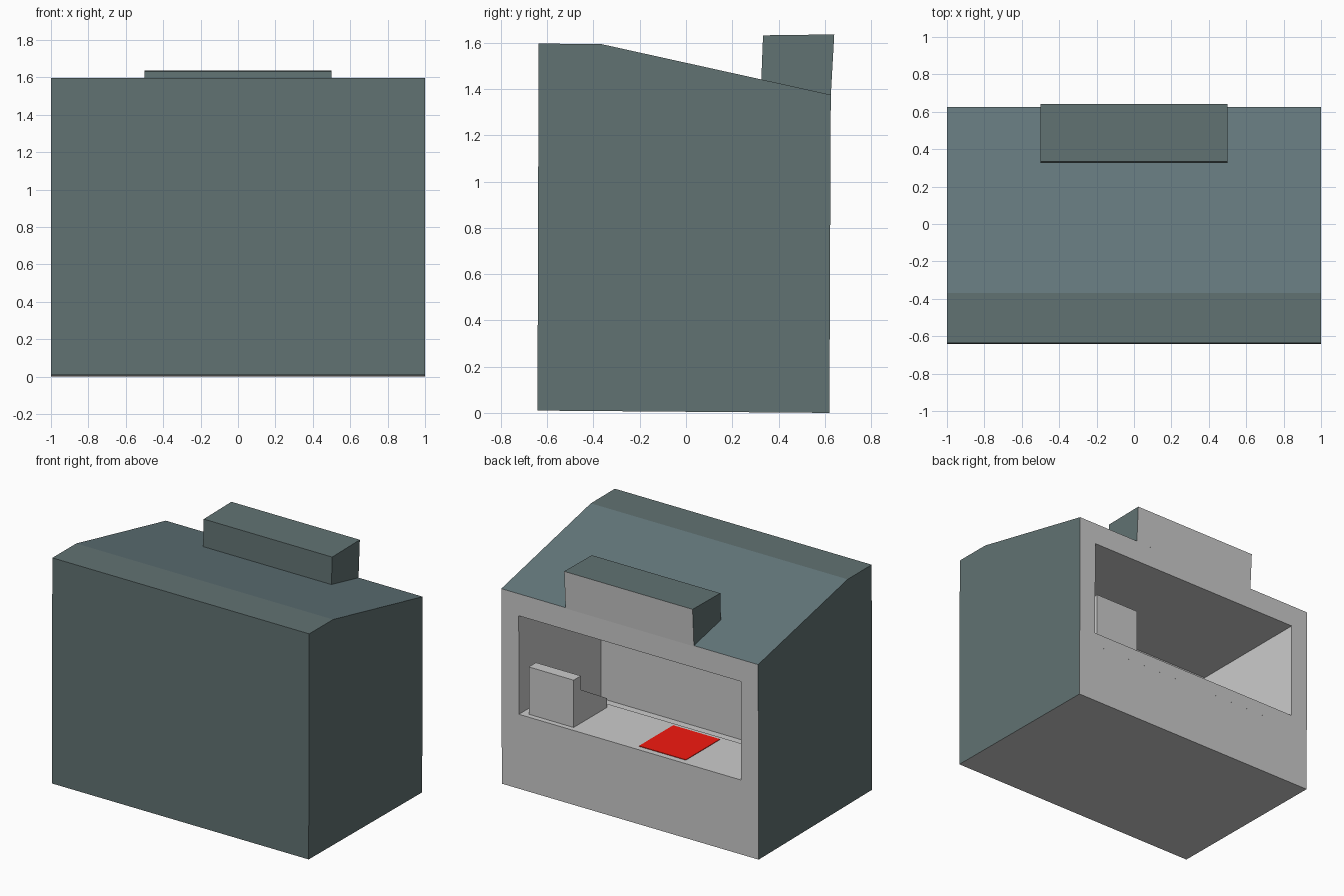
import bpy, bmesh

if "Cube" in bpy.data.objects:
    bpy.data.objects.remove(bpy.data.objects["Cube"])


def material(name, color):
    m = bpy.data.materials.new(name)
    m.diffuse_color = (*color, 1)
    m.use_nodes = True
    m.node_tree.nodes["Principled BSDF"].inputs["Base Color"].default_value = m.diffuse_color
    return m


MATS = [material("grey", (0.8, 0.8, 0.8)),
        material("dark_teal", (0.12, 0.17, 0.17)),
        material("slate_roof", (0.13, 0.19, 0.205)),
        material("red", (0.9, 0.01, 0.005))]
GREY, TEAL, SLATE, RED = range(4)


def prism(name, profile, x0, x1, sides=None, ends=GREY):
    """Extrude a (y, z) profile from x0 to x1; sides gives a material per profile edge."""
    bm = bmesh.new()
    a, b = [[bm.verts.new((x, y, z)) for y, z in profile] for x in (x0, x1)]
    n = len(profile)
    for i in range(n):
        j = (i + 1) % n
        f = bm.faces.new((a[i], a[j], b[j], b[i]))
        f.material_index = sides[i] if sides else GREY
    for loop in (a, b):
        bm.faces.new(loop).material_index = ends
    bmesh.ops.recalc_face_normals(bm, faces=bm.faces)
    me = bpy.data.meshes.new(name)
    bm.to_mesh(me)
    bm.free()
    for m in MATS:
        me.materials.append(m)
    ob = bpy.data.objects.new(name, me)
    bpy.context.collection.objects.link(ob)
    return ob


def rect(y0, y1, z0, z1):
    return [(y0, z0), (y1, z0), (y1, z1), (y0, z1)]


# booth body: grey serving side and underside, teal shell, sloping roof
body = prism("booth_body",
             [(-0.642, 0.01), (0.62, 0.0), (0.626, 1.375), (-0.37, 1.595), (-0.637, 1.596)],
             -1, 1, [GREY, GREY, SLATE, TEAL, TEAL], TEAL)

# room behind the serving window, floor lower than the window sill
cutter = prism("room_cutter",
               [(-0.29, 0.29), (0.58, 0.29), (0.58, 0.43), (0.75, 0.43),
                (0.75, 1.22), (-0.29, 1.22)], -0.865, 0.865)
cutter.hide_render = True
mod = body.modifiers.new("room", 'BOOLEAN')
mod.operation = 'DIFFERENCE'
mod.solver = 'EXACT'
mod.object = cutter
bpy.context.view_layer.objects.active = body
bpy.ops.object.modifier_apply(modifier=mod.name)
bpy.data.objects.remove(cutter)

# sign box on the roof edge, leaning slightly outward
prism("sign_box", [(0.325, 1.43), (0.626, 1.37), (0.641, 1.636), (0.333, 1.632)],
      -0.5, 0.5, [GREY, GREY, TEAL, TEAL], TEAL)

# counter slab across the window
prism("counter", rect(0.17, 0.622, 0.43, 0.525), -0.865, 0.865)

# cash register with upright display and sloping keyboard
prism("cash_register",
      [(0.585, 0.525), (0.585, 0.858), (0.505, 0.858), (0.505, 0.76),
       (0.215, 0.59), (0.215, 0.525)], 0.465, 0.815)

# red mat on the counter
prism("counter_mat", rect(0.20, 0.58, 0.525, 0.529), -0.405, -0.04, [RED] * 4, RED)
